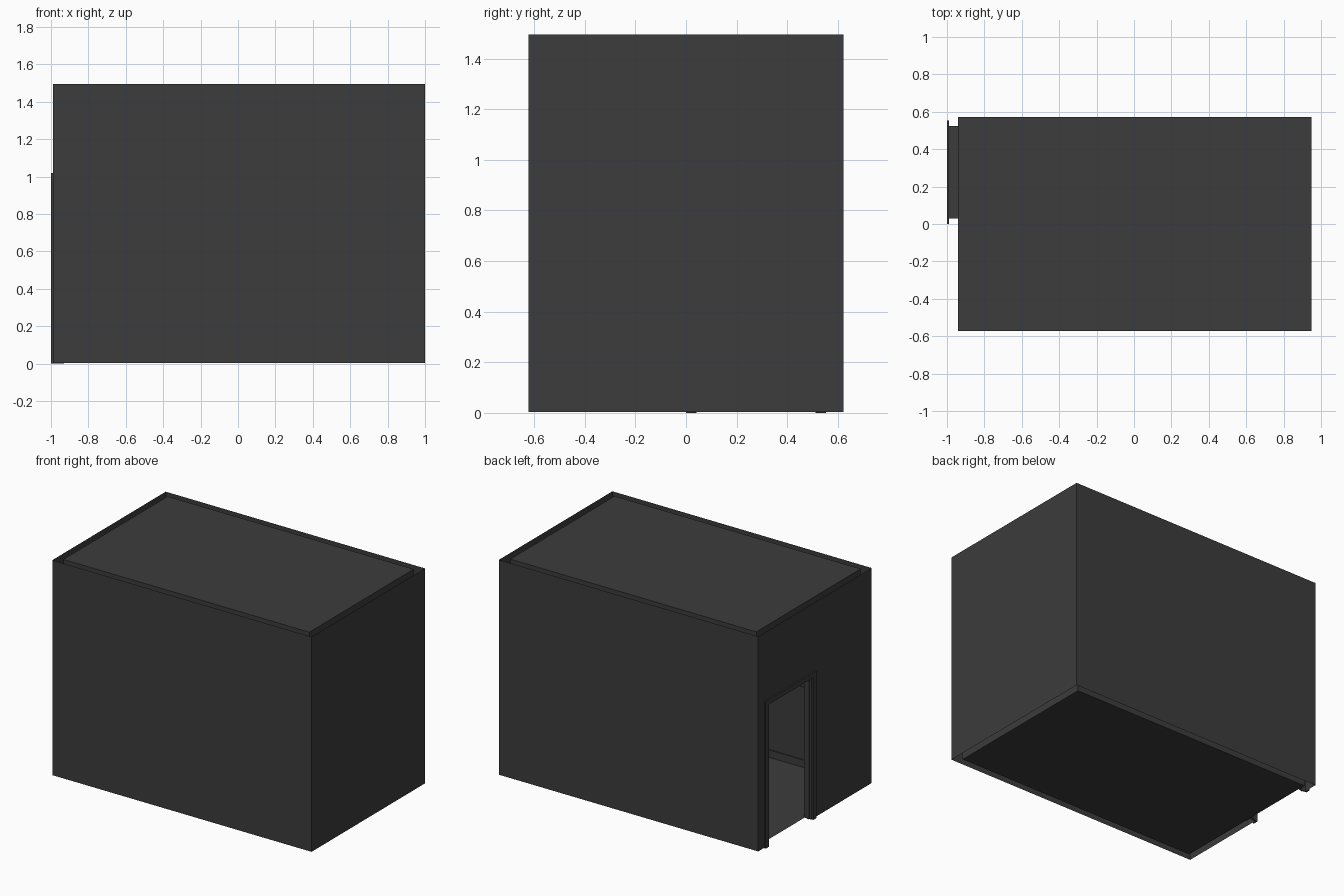
import bpy, bmesh

if "Cube" in bpy.data.objects:
    bpy.data.objects.remove(bpy.data.objects["Cube"])

# Main dimensions
Z0, ZT = 0.004, 1.495
OX0, OX1, OY = -0.99, 1.0, 0.622      # outer wall skin
IX0, IX1, IY = -0.94, 0.948, 0.572    # inner wall skin
DY0, DY1, DZ = 0.03, 0.524, 0.99      # doorway

dark = bpy.data.materials.new("dark_grey")
dark.diffuse_color = (0.045, 0.045, 0.045, 1)
dark.use_nodes = True
dark.node_tree.nodes["Principled BSDF"].inputs["Base Color"].default_value = dark.diffuse_color


def finish(name, bm):
    bmesh.ops.remove_doubles(bm, verts=bm.verts, dist=1e-5)
    me = bpy.data.meshes.new(name)
    bm.to_mesh(me)
    bm.free()
    me.materials.append(dark)
    ob = bpy.data.objects.new(name, me)
    bpy.context.collection.objects.link(ob)
    return ob


def quad(bm, *pts):
    bm.faces.new([bm.verts.new(p) for p in pts])


def add_box(bm, x0, x1, y0, y1, z0, z1):
    vs = bmesh.ops.create_cube(bm, size=1)["verts"]
    for v in vs:
        v.co = (x1 if v.co.x > 0 else x0, y1 if v.co.y > 0 else y0,
                z1 if v.co.z > 0 else z0)


def wall_skin(bm, x0, x1, y):
    # Four single-sided walls, the one at x0 split around the doorway
    quad(bm, (x0, -y, Z0), (x1, -y, Z0), (x1, -y, ZT), (x0, -y, ZT))
    quad(bm, (x1, y, Z0), (x0, y, Z0), (x0, y, ZT), (x1, y, ZT))
    quad(bm, (x1, -y, Z0), (x1, y, Z0), (x1, y, ZT), (x1, -y, ZT))
    for a, b, c, d in ((-y, DY0, Z0, DZ), (DY1, y, Z0, DZ),
                       (-y, DY0, DZ, ZT), (DY0, DY1, DZ, ZT), (DY1, y, DZ, ZT)):
        quad(bm, (x0, b, c), (x0, a, c), (x0, a, d), (x0, b, d))


def door_surround(name, x0, x1, inner, outer, z0=0.0):
    # Two uprights and a head around the doorway
    bm = bmesh.new()
    ya, yb, zt = DY0 + inner, DY1 - inner, DZ - inner
    yo0, yo1, zo = DY0 - outer, DY1 + outer, DZ + outer
    add_box(bm, x0, x1, yo0, ya, z0, zo)
    add_box(bm, x0, x1, yb, yo1, z0, zo)
    add_box(bm, x0, x1, ya, yb, zt, zo)
    finish(name, bm)


def wall_trim(name, z0, z1, t):
    # Strip running round the room, stopping at the door casing
    bm = bmesh.new()
    add_box(bm, IX0, IX1, -IY, -IY + t, z0, z1)
    add_box(bm, IX0, IX1, IY - t, IY, z0, z1)
    add_box(bm, IX1 - t, IX1, -IY + t, IY - t, z0, z1)
    add_box(bm, IX0, IX0 + t, -IY + t, DY0 - 0.03, z0, z1)
    finish(name, bm)


# Outer walls, open at top and bottom
bm = bmesh.new()
wall_skin(bm, OX0, OX1, OY)
finish("outer_walls", bm)

# Inner walls, facing into the room
bm = bmesh.new()
wall_skin(bm, IX0, IX1, IY)
bmesh.ops.reverse_faces(bm, faces=bm.faces)
finish("inner_walls", bm)

# Floor and ceiling sheets
for name, z in (("floor", Z0), ("ceiling", ZT)):
    bm = bmesh.new()
    quad(bm, (IX0, -IY, z), (IX1, -IY, z), (IX1, IY, z), (IX0, IY, z))
    finish(name, bm)

# Door lining, stop and casings on both sides
door_surround("door_lining", OX0, IX0, 0.006, 0.0)
door_surround("door_stop", -0.972, -0.958, 0.012, 0.0)
door_surround("outer_casing", -1.0, OX0, 0.003, 0.03)
door_surround("inner_casing", IX0, IX0 + 0.01, 0.003, 0.03)

# Skirting board and chair rail
wall_trim("skirting_board", Z0, 0.055, 0.008)
wall_trim("chair_rail", 0.52, 0.56, 0.006)
